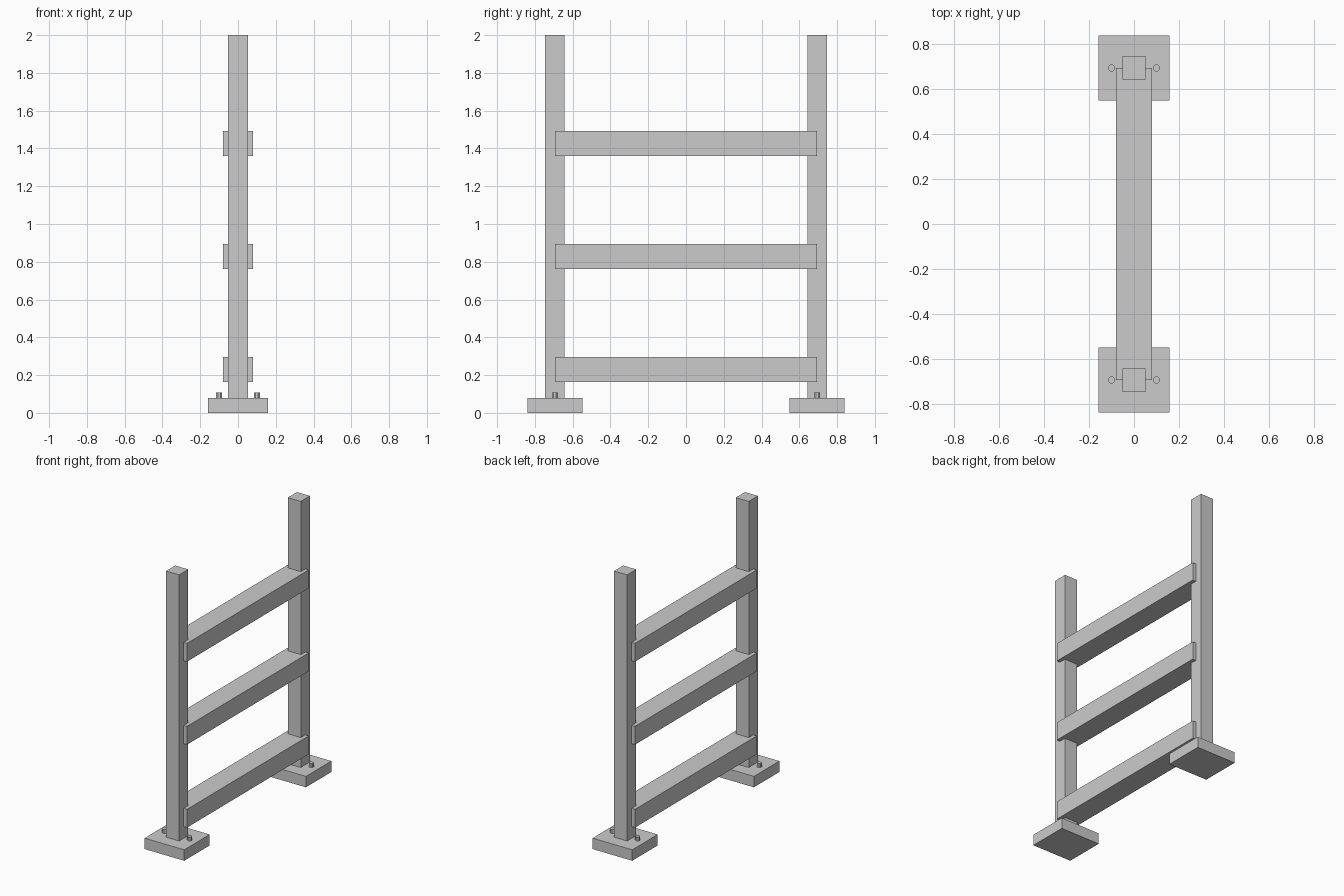
import bpy, bmesh
from math import pi
from mathutils import Matrix

if "Cube" in bpy.data.objects:
    bpy.data.objects.remove(bpy.data.objects["Cube"])


def finish(name, bm):
    mesh = bpy.data.meshes.new(name)
    bm.to_mesh(mesh)
    bm.free()
    obj = bpy.data.objects.new(name, mesh)
    bpy.context.collection.objects.link(obj)
    return obj


def box(name, x, y, z):
    """Box from (min, max) ranges on each axis."""
    bm = bmesh.new()
    ranges = (x, y, z)
    size = [b - a for a, b in ranges]
    mid = [(a + b) / 2 for a, b in ranges]
    bmesh.ops.create_cube(bm, size=1, matrix=Matrix.Translation(mid) @ Matrix.Diagonal((*size, 1)))
    return finish(name, bm)


def bolt(name, x, y, z0, z1, r):
    """Eight-sided bolt with flats facing the axes."""
    bm = bmesh.new()
    bmesh.ops.create_cone(bm, cap_ends=True, segments=8, radius1=r, radius2=r, depth=z1 - z0,
                          matrix=Matrix.Translation((x, y, (z0 + z1) / 2)) @ Matrix.Rotation(pi / 8, 4, 'Z'))
    return finish(name, bm)


POST_Y = 0.694

# Foot plate, post and bolts at each end
for side, label in ((-1, "front"), (1, "back")):
    y = side * POST_Y
    box(f"{label}_foot", (-0.158, 0.158), (y - 0.145, y + 0.145), (0, 0.079))
    box(f"{label}_post", (-0.052, 0.052), (y - 0.052, y + 0.052), (0.079, 2.0))
    for sx, hand in ((-1, "left"), (1, "right")):
        bolt(f"{label}_{hand}_bolt", sx * 0.1, y, 0.075, 0.108, 0.0165)

# Three horizontal rails, wider than the posts
for i in range(3):
    z = 0.229 + i * 0.599
    box(f"rail_{i + 1}", (-0.079, 0.079), (-POST_Y, POST_Y), (z - 0.066, z + 0.066))
